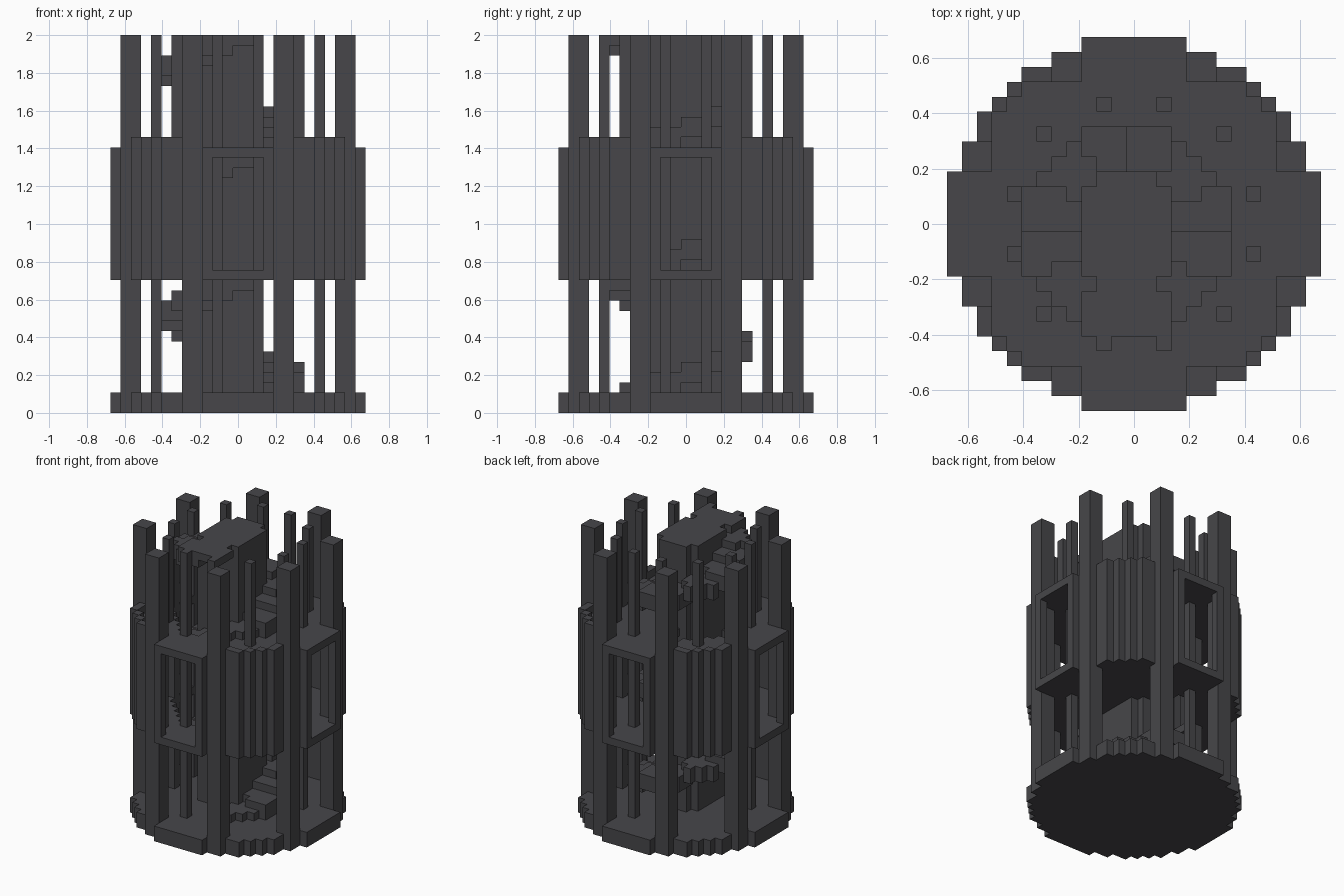
import bpy, math

# Remove the default cube
cube = bpy.data.objects.get("Cube")
if cube:
    bpy.data.objects.remove(cube, do_unlink=True)

U = 2 / 37          # edge of one block
STOREY = 12         # blocks per storey and per stair turn

stone = bpy.data.materials.new("dark_grey")
stone.use_nodes = True
colour = (0.063, 0.062, 0.068, 1)
stone.diffuse_color = colour
stone.node_tree.nodes["Principled BSDF"].inputs["Base Color"].default_value = colour


def blocks(name, cells, z0, z1):
    """Extrude a plan of square cells from level z0 to z1, outer faces only."""
    cells = set(cells)
    index, faces = {}, []

    def vert(x, y, z):
        return index.setdefault((x, y, z), len(index))

    for i, j in sorted(cells):
        ring = [(i - .5, j - .5), (i + .5, j - .5), (i + .5, j + .5), (i - .5, j + .5)]
        faces.append([vert(x, y, z1) for x, y in ring])
        faces.append([vert(x, y, z0) for x, y in reversed(ring)])
        for k, (di, dj) in enumerate([(0, -1), (1, 0), (0, 1), (-1, 0)]):
            if (i + di, j + dj) not in cells:
                a, b = ring[k], ring[(k + 1) % 4]
                faces.append([vert(*a, z0), vert(*b, z0), vert(*b, z1), vert(*a, z1)])
    mesh = bpy.data.meshes.new(name)
    mesh.from_pydata([(x * U, y * U, z * U) for x, y, z in index], [], faces)
    mesh.materials.append(stone)
    obj = bpy.data.objects.new(name, mesh)
    bpy.context.collection.objects.link(obj)
    return obj


def mirrored(cells):
    """Repeat cells in all four quadrants and across the diagonal."""
    return {(sx * a, sy * b) for i, j in cells for a, b in ((i, j), (j, i))
            for sx in (1, -1) for sy in (1, -1)}


def turn(i, j):
    """Angle of a cell around the stair axis, in degrees."""
    return math.degrees(math.atan2(j + .5, i + .5)) % 360


def radius(i, j):
    return math.hypot(i + .5, j + .5)


# Round plan, given as the half width of each row
half = [12, 12, 12, 12, 11, 11, 10, 10, 9, 8, 7, 5, 3]
disc = {(i, j) for j in range(-12, 13) for i in range(-half[abs(j)], half[abs(j)] + 1)}
core = {(i, j) for i in range(-3, 3) for j in range(-3, 4) if radius(i, j) < 3.9}
stairwell = {c for c in disc if radius(*c) < 7 and 100 < turn(*c) < 290}

# Base and the two upper floors
blocks("base", disc, 0, 2)
blocks("middle_floor", disc - stairwell, 13, 14)
blocks("upper_floor", disc - stairwell, 25, 26)

# Curved corner walls, rising one block above the upper floor as a rim
corner = mirrored([(10, 6), (10, 7), (9, 8)])
blocks("corner_walls", corner, 13, 27)

# Uprights beside the four large window openings
blocks("window_frames", mirrored([(12, 3)]), 14, 25)

# Tall outer pillars
pillars = mirrored([(i, j) for i in (10, 11) for j in (4, 5)])
blocks("pillars", pillars, 2, 37)

# Thin posts round the stairwell
blocks("thin_posts", mirrored([(8, 2)]), 2, 37)
blocks("upper_thin_posts", mirrored([(6, 6)]), 26, 37)

# Central column and winding stair
blocks("central_column", core, 2, 37)
for level in range(2, 37):
    middle = 180 + 30 * (level - 9)
    step = {c for c in disc - core if radius(*c) < 7
            and abs((turn(*c) - middle + 180) % 360 - 180) <= 32}
    blocks(f"stair_step_{level - 1}", step, level, level + 1)
